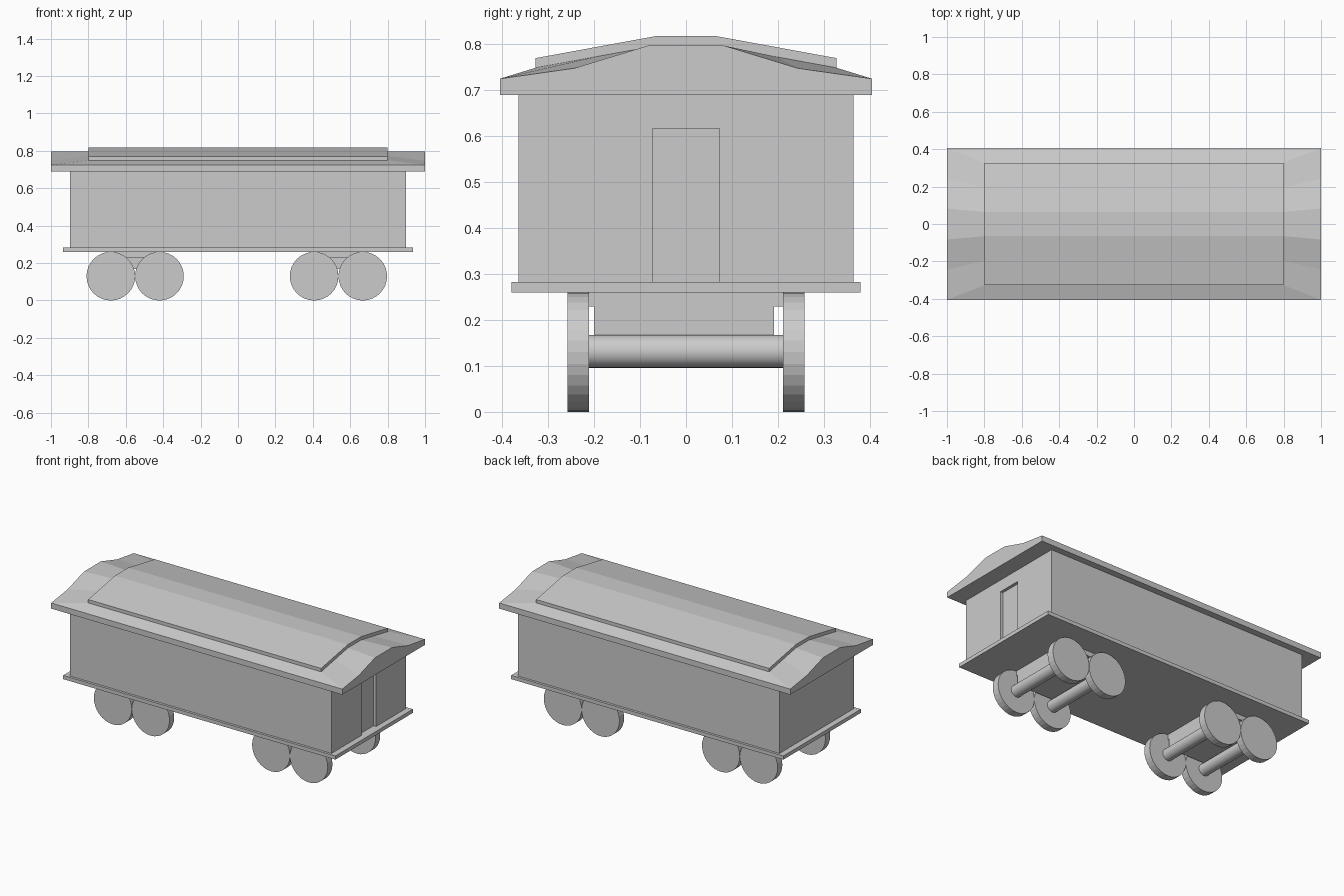
import bpy, bmesh, math

if "Cube" in bpy.data.objects:
    bpy.data.objects.remove(bpy.data.objects["Cube"])


def mesh_object(name, bm):
    bmesh.ops.recalc_face_normals(bm, faces=bm.faces)
    me = bpy.data.meshes.new(name)
    bm.to_mesh(me)
    bm.free()
    ob = bpy.data.objects.new(name, me)
    bpy.context.collection.objects.link(ob)
    return ob


def box(name, x, y, z):
    bm = bmesh.new()
    bmesh.ops.create_cube(bm, size=1)
    for v in bm.verts:
        v.co = [(a + b) / 2 + c * (b - a) for c, (a, b) in zip(v.co, (x, y, z))]
    return mesh_object(name, bm)


def cylinder(name, x, y, z, radius, length, sides, smooth=False):
    bpy.ops.mesh.primitive_cylinder_add(vertices=sides, radius=radius, depth=length,
                                        location=(x, y, z), rotation=(math.pi / 2, 0, 0))
    ob = bpy.context.object
    ob.name = name
    if smooth:
        bpy.ops.object.shade_smooth_by_angle(angle=math.radians(40))
    return ob


def loft(name, sections):
    """Skin (x, half profile) sections, mirrored across y, with capped ends."""
    bm = bmesh.new()
    rings = []
    for x, half in sections:
        ring = [(y, z) for y, z in half] + [(-y, z) for y, z in reversed(half)]
        rings.append([bm.verts.new((x, y, z)) for y, z in ring])
    n = len(rings[0])
    for a, b in zip(rings, rings[1:]):
        for i in range(n):
            j = (i + 1) % n
            bm.faces.new((a[i], a[j], b[j], b[i]))
    bm.faces.new(rings[0])
    bm.faces.new(rings[-1])
    bmesh.ops.remove_doubles(bm, verts=bm.verts, dist=0.0005)
    return mesh_object(name, bm)


# Floor and body
box("floor", (-0.935, 0.935), (-0.38, 0.38), (0.26, 0.283))
body = box("body", (-0.898, 0.898), (-0.365, 0.365), (0.283, 0.69))

# Recessed doorway on the right end only
cutter = box("door_cutter", (0.88, 0.95), (-0.073, 0.073), (0.25, 0.617))
cutter.hide_render = True
cutter.hide_viewport = True
cut = body.modifiers.new("doorway", "BOOLEAN")
cut.object = cutter
cut.solver = "EXACT"

# Roof: convex along the middle, flared at both ends
end = [(0.405, 0.69), (0.405, 0.725), (0.405, 0.725), (0.243, 0.748), (0.083, 0.797)]
mid = [(0.405, 0.69), (0.405, 0.725), (0.327, 0.749), (0.196, 0.773), (0.065, 0.797)]
loft("roof", [(-1, end), (-0.8, mid), (0.8, mid), (1, end)])

# Raised roof panel
panel = [(0.327, 0.745), (0.327, 0.77), (0.196, 0.794), (0.065, 0.818)]
loft("roof_panel", [(-0.8, panel), (0.8, panel)])

# Two bogies, each with two axles and four wheels
for side, centre in (("left", -0.55), ("right", 0.537)):
    box(side + "_bogie", (centre - 0.13, centre + 0.13), (-0.2, 0.192), (0.168, 0.262))
    box(side + "_bogie_plate", (centre - 0.13, centre + 0.13), (-0.212, 0.212), (0.23, 0.262))
    for k, dx in enumerate((-0.13, 0.13)):
        cylinder(f"{side}_axle_{k}", centre + dx, 0, 0.132, 0.036, 0.43, 32, True)
        for s in (-1, 1):
            cylinder(f"{side}_wheel_{k}_{'front' if s < 0 else 'back'}",
                     centre + dx, s * 0.2345, 0.13, 0.13, 0.046, 32)
